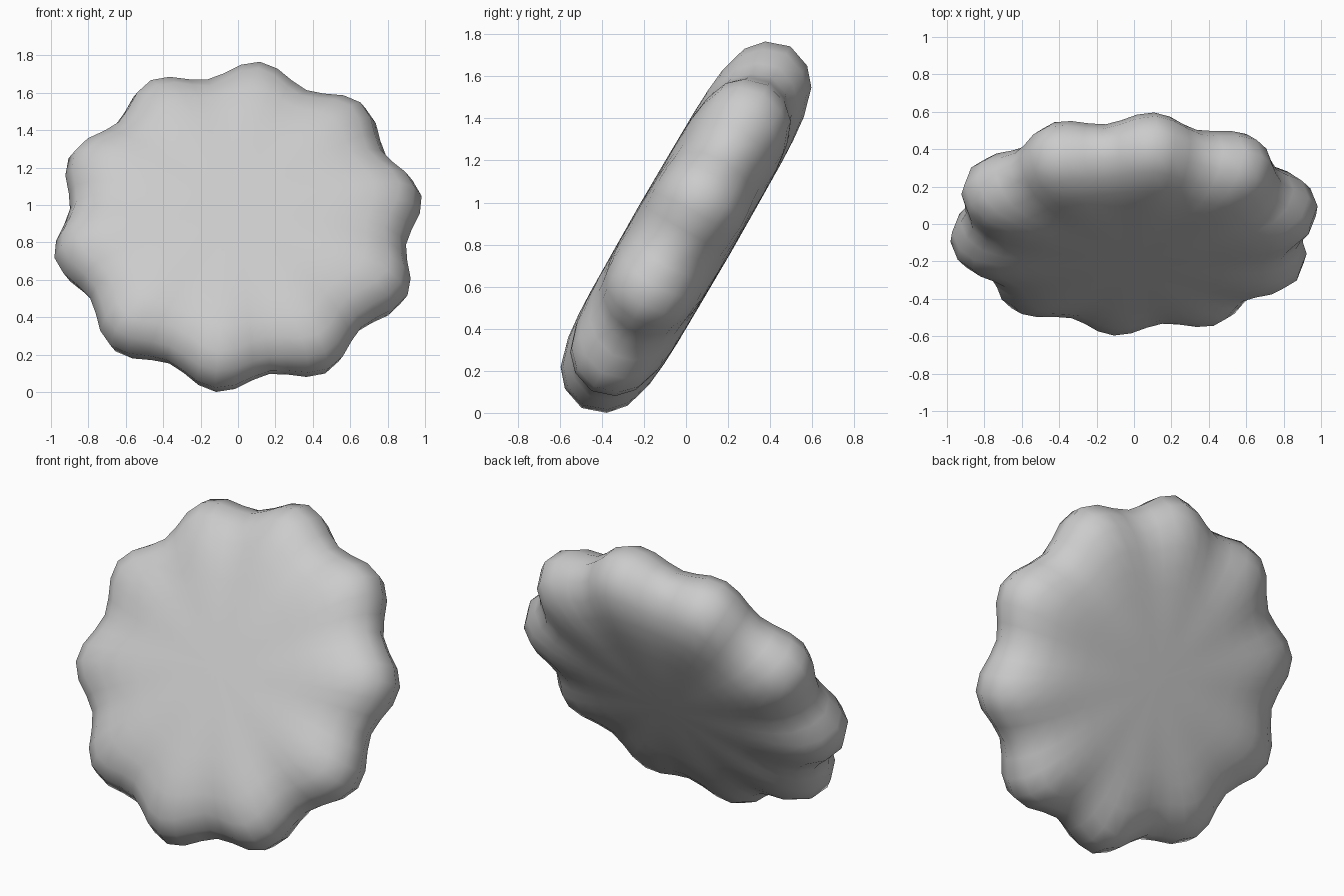
import bpy, bmesh, math
from mathutils import Matrix

if "Cube" in bpy.data.objects:
    bpy.data.objects.remove(bpy.data.objects["Cube"])

LOBES, PER_LOBE = 10, 6
PHASE = math.radians(11)
# half cross-sections (radius, half thickness) on a lobe crest and in a groove
CREST = [(0.25, 0.243), (0.50, 0.240), (0.62, 0.235), (0.74, 0.223), (0.88, 0.184), (0.96, 0.115), (1.0, 0)]
GROOVE = [(0.25, 0.243), (0.48, 0.238), (0.58, 0.226), (0.69, 0.207), (0.79, 0.168), (0.87, 0.095), (0.905, 0)]

grey = bpy.data.materials.new("plain_grey")
grey.diffuse_color = (0.6, 0.6, 0.6, 1)
grey.use_nodes = True
grey.node_tree.nodes["Principled BSDF"].inputs["Base Color"].default_value = grey.diffuse_color

# lobed cushion: rings blended between crest and groove sections
bm = bmesh.new()
n = LOBES * PER_LOBE


def ring(i, side):
    verts = []
    for k in range(n):
        a = 2 * math.pi * k / n
        w = 0.5 + 0.5 * math.cos(LOBES * a)
        r = GROOVE[i][0] + (CREST[i][0] - GROOVE[i][0]) * w
        h = GROOVE[i][1] + (CREST[i][1] - GROOVE[i][1]) * w
        verts.append(bm.verts.new((r * math.cos(a + PHASE), r * math.sin(a + PHASE), side * h)))
    return verts


last = len(CREST) - 1
rings = [ring(i, 1) for i in range(last + 1)] + [ring(i, -1) for i in range(last - 1, -1, -1)]
for a, b in zip(rings, rings[1:]):
    for k in range(n):
        j = (k + 1) % n
        bm.faces.new((a[k], b[k], b[j], a[j]))

# centre fans on both faces
for verts, side in ((rings[0], 1), (rings[-1], -1)):
    centre = bm.verts.new((0, 0, 0.245 * side))
    for k in range(n):
        bm.faces.new((centre, verts[k], verts[(k + 1) % n]))
bmesh.ops.recalc_face_normals(bm, faces=bm.faces)

# lean the disc back by 60 degrees and lift it to stand on the floor
bm.transform(Matrix.Rotation(math.radians(60), 4, 'X'))
low = min(v.co.z for v in bm.verts)
bm.transform(Matrix.Translation((0, 0, -low)))

mesh = bpy.data.meshes.new("lobed_cushion")
bm.to_mesh(mesh)
bm.free()
mesh.materials.append(grey)
cushion = bpy.data.objects.new("lobed_cushion", mesh)
bpy.context.collection.objects.link(cushion)
bpy.context.view_layer.objects.active = cushion
cushion.select_set(True)
bpy.ops.object.shade_smooth_by_angle(angle=math.radians(40))
